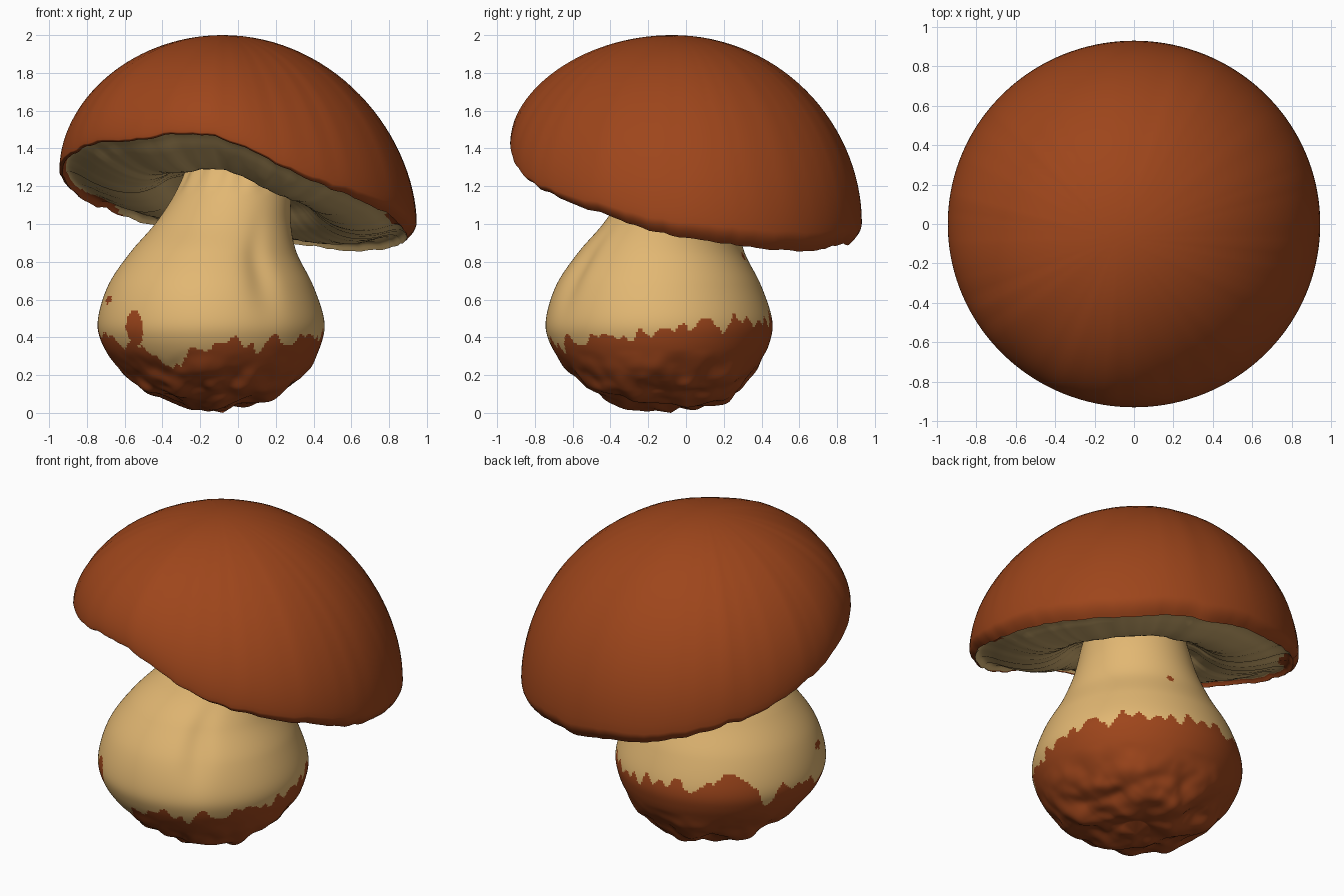
import bpy, bmesh, math
from mathutils import Vector, noise

if "Cube" in bpy.data.objects:
    bpy.data.objects.remove(bpy.data.objects["Cube"])


def material(name, rgb):
    m = bpy.data.materials.new(name)
    m.diffuse_color = (*rgb, 1)
    m.use_nodes = True
    m.node_tree.nodes["Principled BSDF"].inputs["Base Color"].default_value = m.diffuse_color
    return m


BROWN = material("chestnut_brown", (0.34, 0.06, 0.011))
CREAM = material("stem_cream", (0.76, 0.475, 0.17))
PORE = material("pore_cream", (0.66, 0.44, 0.17))


def bell(a, centre, width):
    """Bump over angle, wrapped round the circle."""
    d = (a - centre + math.pi) % (2 * math.pi) - math.pi
    return math.exp(-(d / width) ** 2)


def surface(name, rows, segs, point, mats, rule=None, start=None, end=None):
    """Closed rings point(i, angle), with optional pole points at either end."""
    bm = bmesh.new()
    rings = [[bm.verts.new(point(i, 2 * math.pi * j / segs)) for j in range(segs)]
             for i in range(rows)]
    for a, b in zip(rings, rings[1:]):
        for j in range(segs):
            k = (j + 1) % segs
            bm.faces.new((a[j], a[k], b[k], b[j]))
    for pole, ring in ((start, rings[0]), (end, rings[-1])):
        if pole:
            v = bm.verts.new(pole)
            for j in range(segs):
                bm.faces.new((v, ring[j], ring[(j + 1) % segs]))
    bmesh.ops.recalc_face_normals(bm, faces=bm.faces)
    if rule:
        for f in bm.faces:
            f.material_index = rule(f.calc_center_median())
    me = bpy.data.meshes.new(name)
    bm.to_mesh(me)
    bm.free()
    ob = bpy.data.objects.new(name, me)
    bpy.context.collection.objects.link(ob)
    for m in mats:
        me.materials.append(m)
    bpy.ops.object.select_all(action='DESELECT')
    ob.select_set(True)
    bpy.context.view_layer.objects.active = ob
    bpy.ops.object.shade_smooth_by_angle(angle=math.radians(50))
    return ob


def interp(table, t):
    """Smooth (Catmull-Rom) lookup of a table of tuples, t in 0..1."""
    x = t * (len(table) - 1)
    i = min(int(x), len(table) - 2)
    f = x - i
    p = [Vector(table[max(0, min(len(table) - 1, i + d))]) for d in (-1, 0, 1, 2)]
    return 0.5 * (2 * p[1] + (p[2] - p[0]) * f
                  + (2 * p[0] - 5 * p[1] + 4 * p[2] - p[3]) * f ** 2
                  + (3 * p[1] - p[0] - 3 * p[2] + p[3]) * f ** 3)


# Tilted wavy rim of the cap
APEX = Vector((-0.08, -0.07, 2.0))


def rim(a):
    c, s = math.cos(a), math.sin(a)
    z = 1.13 - 0.176 * c - 0.245 * s - 0.03 * math.cos(2 * a) + 0.03 * math.sin(2 * a)
    z += 0.03 * bell(a, -1.72, 0.25) - 0.045 * bell(a, -1.1, 0.35) - 0.02 * bell(a, -2.2, 0.3)
    z += 0.015 * noise.noise((4 * c, 4 * s, 1.3)) + 0.015 * noise.noise((11 * c, 11 * s, 4))
    curl = max(0.012, 0.045 + 0.055 * math.cos(a - 0.85))
    return z, curl, 0.946 - 0.015 * s * s


# Cap skin: elliptical dome from the apex, curling inward at the lip
DOME, LIP = 30, 7


def cap_point(i, a):
    z, curl, r = rim(a)
    d = Vector((math.cos(a), math.sin(a), 0))
    if i < DOME:
        phi = math.pi / 2 * (i + 1) / DOME
        edge = d * r
        p = APEX.lerp(edge, math.sin(phi))
        flat = 1.11 - 0.09 * d.y                    # flatter shoulder at the front
        p.z = z + curl + (APEX.z - z - curl) * max(0.0, math.cos(phi)) ** flat
        return p
    t = (i - DOME + 1) / LIP
    p = d * (r - (0.01 + 0.5 * curl) * t * t)
    p.z = z + curl * (1 - t)
    return p


surface("cap", DOME + LIP, 144, cap_point, [BROWN], start=APEX)

# Underside: (fraction of rim radius, height offset), lip, pillow, recess round stem
UNDER = [(1.0, 0.0), (0.97, 0.03), (0.91, 0.02), (0.82, -0.015), (0.70, -0.045),
         (0.58, -0.045), (0.48, -0.01), (0.38, 0.05), (0.22, 0.09)]


def under_point(i, a):
    z, curl, r = rim(a)
    f, dz = interp(UNDER, i / 32)
    r -= 0.01 + 0.5 * curl
    c, s = math.cos(a), math.sin(a)
    wave = 0.012 * noise.noise((2 * c, 2 * s, 2 * f)) * min(1, (1 - f) * 8)
    return Vector((c * r * f, s * r * f, 1.15 + (z - 1.15) * f + dz + wave))


def lip_stain(p):
    """Brown smudges just inside the lip at two sides."""
    a = math.atan2(p.y, p.x)
    return int(math.hypot(p.x, p.y) > 0.91 - 0.08 * (bell(a, -0.3, 0.17) + bell(a, 2.55, 0.15)))


surface("cap_underside", 33, 144, under_point, [PORE, BROWN], lip_stain)

# Stem: (height, shift in x and y, radius)
STEM = [(1.45, 0.0, 0.25), (1.3, 0.0, 0.27), (1.15, -0.03, 0.31), (1.0, -0.08, 0.36),
        (0.85, -0.13, 0.44), (0.68, -0.145, 0.54), (0.5, -0.143, 0.598),
        (0.38, -0.14, 0.585), (0.25, -0.13, 0.515), (0.15, -0.12, 0.42),
        (0.085, -0.11, 0.32), (0.045, -0.10, 0.2), (0.025, -0.09, 0.08)]


def stem_point(i, a):
    z, c, r = interp(STEM, i / 144)
    p = Vector((c + r * math.cos(a), c + r * math.sin(a), z))
    out = (p - Vector((c, c, 0.5))).normalized()
    low = max(0.0, min(1.0, (0.33 - z) / 0.2))      # lumpy base
    p += out * low * (0.045 * noise.noise(p * 6) + 0.012 * noise.noise(p * 13))
    crease = bell(a, 5.25, 0.16) * math.exp(-((z - 0.75) / 0.2) ** 2)
    p -= Vector((out.x, out.y, 0)) * 0.03 * crease  # shallow fold at front right
    if z > 1.15:                                    # wrinkles at the top
        p += out * 0.012 * math.sin(14 * a) * min(1, (z - 1.15) / 0.2)
    p.z = max(p.z, 0.004)
    return p


# Loose patches of earth: (angle, height, half angle, half height)
PATCHES = [(-2.32, 0.45, 0.10, 0.09), (-2.8, 0.6, 0.08, 0.022), (1.3, 0.83, 0.05, 0.016)]


def earth(p):
    """1 for the ragged brown foot and its loose patches, otherwise 0."""
    a = math.atan2(p.y + 0.14, p.x + 0.14)
    c, s = math.cos(a), math.sin(a)
    level = 0.425 + 0.06 * math.cos(a - 1.2)
    level += 0.11 * bell(a, 2.4, 0.8) - 0.14 * bell(a, 2.62, 0.09)
    level -= 0.11 * bell(a, -2.05, 0.25) + 0.05 * bell(a, -1.15, 0.1)
    level += 0.05 * noise.noise((3.5 * c, 3.5 * s, 7)) + 0.08 * noise.noise((8 * c, 8 * s, 2))
    level += 0.02 * noise.noise((20 * c, 20 * s, 5))
    if p.z < level:
        return 1
    return int(any(((a - t) / w) ** 2 + ((p.z - z) / h) ** 2 < 1
                   for t, z, w, h in PATCHES))


surface("stem", 145, 300, stem_point, [CREAM, BROWN], earth, end=(-0.08, -0.08, 0.0))
